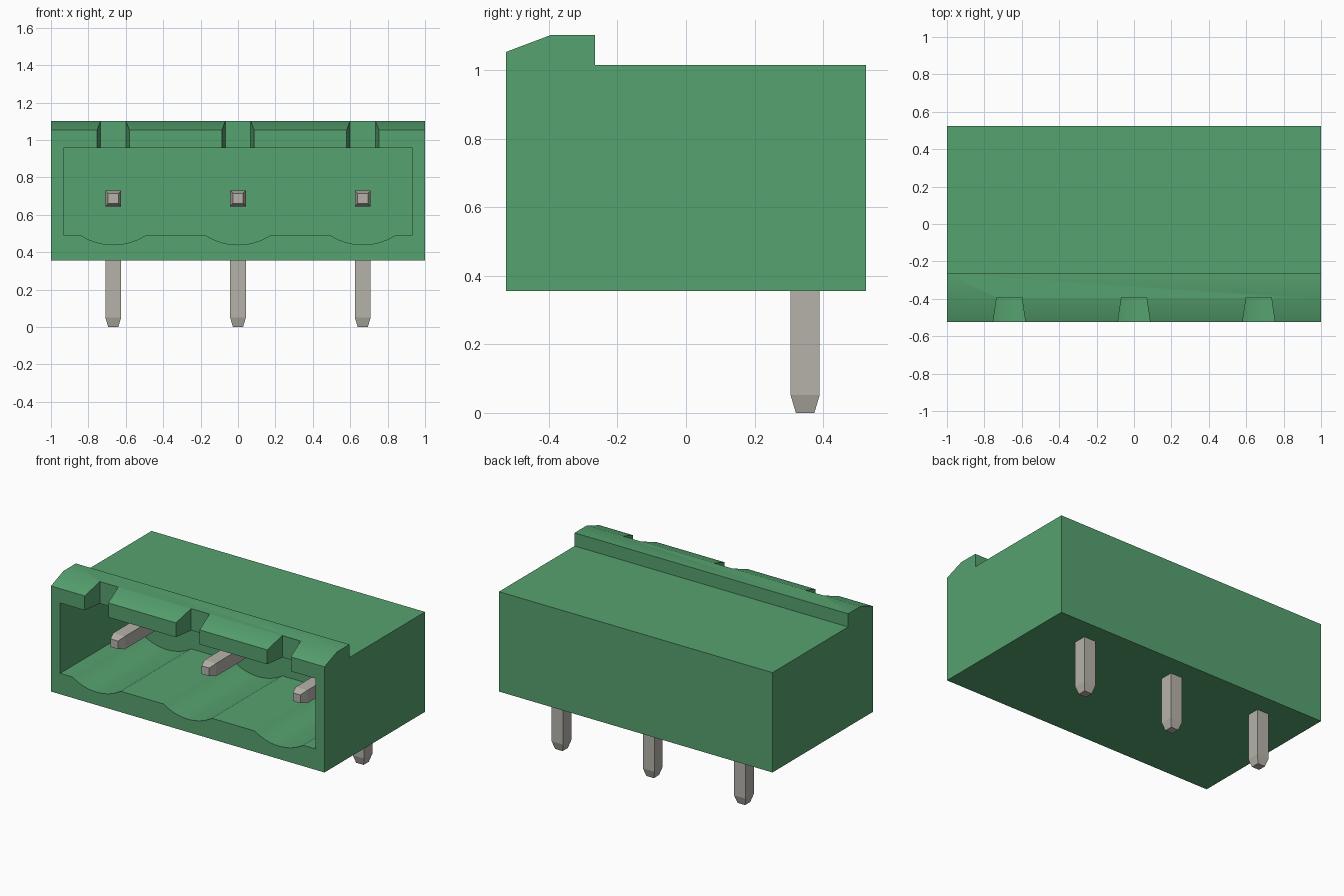
import bpy, bmesh, math

cube = bpy.data.objects.get("Cube")
if cube:
    bpy.data.objects.remove(cube, do_unlink=True)

PIN_X = (-0.667, 0.0, 0.667)


def material(name, rgb, rough):
    m = bpy.data.materials.new(name)
    m.use_nodes = True
    m.diffuse_color = (*rgb, 1)
    bsdf = m.node_tree.nodes["Principled BSDF"]
    bsdf.inputs["Base Color"].default_value = (*rgb, 1)
    bsdf.inputs["Roughness"].default_value = rough
    return m


GREEN = material("green plastic", (0.093, 0.36, 0.16), 0.5)
METAL = material("tinned metal", (0.47, 0.45, 0.40), 0.4)


def loft(name, rings, mat):
    """Closed solid through a series of equal-length rings."""
    bm = bmesh.new()
    vs = [[bm.verts.new(p) for p in r] for r in rings]
    n = len(vs[0])
    for a, b in zip(vs, vs[1:]):
        for i in range(n):
            j = (i + 1) % n
            bm.faces.new((a[i], a[j], b[j], b[i]))
    bm.faces.new(vs[0])
    bm.faces.new(vs[-1])
    bmesh.ops.recalc_face_normals(bm, faces=bm.faces)
    me = bpy.data.meshes.new(name)
    bm.to_mesh(me)
    bm.free()
    me.materials.append(mat)
    ob = bpy.data.objects.new(name, me)
    bpy.context.collection.objects.link(ob)
    return ob


def select_only(ob):
    bpy.ops.object.select_all(action='DESELECT')
    ob.select_set(True)
    bpy.context.view_layer.objects.active = ob


def cut(target, cutter):
    cutter.hide_render = True
    mod = target.modifiers.new("cut", 'BOOLEAN')
    mod.operation = 'DIFFERENCE'
    mod.solver = 'EXACT'
    mod.object = cutter
    select_only(target)
    bpy.ops.object.modifier_apply(modifier=mod.name)
    bpy.data.objects.remove(cutter, do_unlink=True)


# Housing: side profile with the raised, chamfered lip, extruded across x
profile = [(-0.525, 0.355), (0.525, 0.355), (0.525, 1.015),
           (-0.265, 1.015), (-0.265, 1.102), (-0.395, 1.102), (-0.525, 1.053)]
housing = loft("housing", [[(x, y, z) for y, z in profile] for x in (-1, 1)], GREEN)

# Socket: rectangular opening whose floor has a shallow trough under each pin
FLOOR, DEPTH, HALF = 0.493, 0.053, 0.177
radius = (HALF ** 2 + DEPTH ** 2) / (2 * DEPTH)
sweep = math.asin(HALF / radius)
outline = [(0.933, 0.958), (-0.933, 0.958), (-0.933, FLOOR)]
for px in PIN_X:
    for i in range(15):
        t = sweep * (i / 7 - 1)
        outline.append((px + radius * math.sin(t),
                        FLOOR - DEPTH + radius * (1 - math.cos(t))))
outline.append((0.933, FLOOR))
cut(housing, loft("socket_cutter",
                  [[(x, y, z) for x, z in outline] for y in (-0.7, 0.21)], GREEN))

# Tapered keying notches through the front lip
for px in PIN_X:
    plan = [(px - 0.0975, -0.6), (px + 0.0975, -0.6),
            (px + 0.067, -0.393), (px - 0.067, -0.393)]
    cut(housing, loft("notch_cutter",
                      [[(x, y, z) for x, y in plan] for z in (0.9, 1.3)], GREEN))

select_only(housing)
bpy.ops.object.shade_smooth_by_angle(angle=math.radians(25))

# Bent square pins: (half width, outer yz, inner yz) from front tip to lower tip
H, T = 0.0425, 0.027
stations = [(T, (-0.34, 0.6875 + T), (-0.34, 0.6875 - T)),
            (H, (-0.29, 0.73), (-0.29, 0.645)),
            (H, (0.39, 0.73), (0.305, 0.645)),
            (H, (0.39, 0.052), (0.305, 0.052)),
            (T, (0.3475 + T, 0), (0.3475 - T, 0))]
for px, side in zip(PIN_X, ("right", "middle", "left")):
    loft(f"{side}_pin", [[(px - w, *o), (px + w, *o), (px + w, *i), (px - w, *i)]
                         for w, o, i in stations], METAL)
